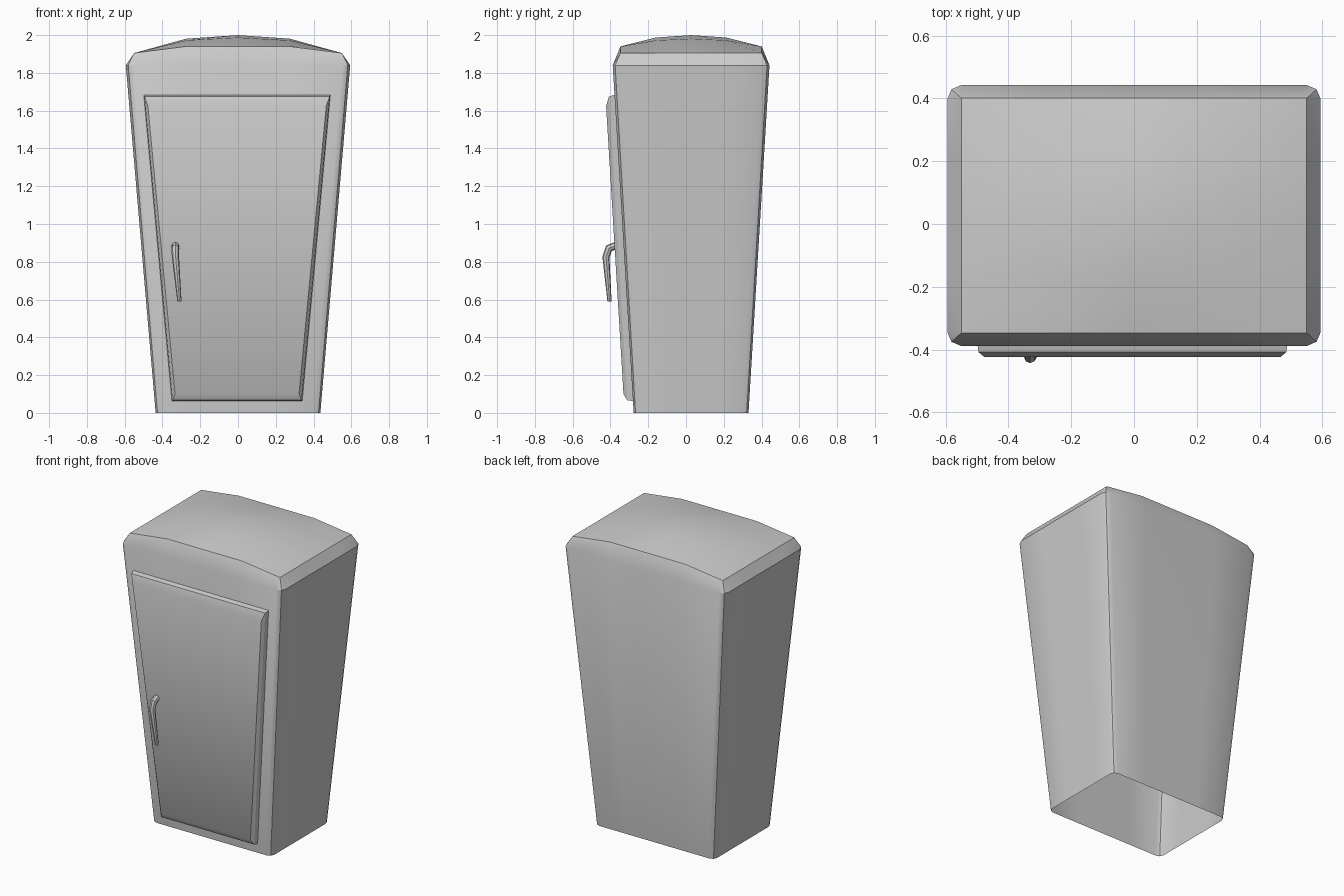
import bpy, bmesh, math

if "Cube" in bpy.data.objects:
    bpy.data.objects.remove(bpy.data.objects["Cube"])

CY = 0.027  # depth centre of the body


def finish(name, bm, angle):
    bmesh.ops.recalc_face_normals(bm, faces=bm.faces[:])
    me = bpy.data.meshes.new(name)
    bm.to_mesh(me)
    bm.free()
    ob = bpy.data.objects.new(name, me)
    bpy.context.collection.objects.link(ob)
    bpy.ops.object.select_all(action='DESELECT')
    bpy.context.view_layer.objects.active = ob
    ob.select_set(True)
    bpy.ops.object.shade_smooth_by_angle(angle=math.radians(angle))
    return ob


def bridge(bm, a, b):
    n = len(a)
    for i in range(n):
        j = (i + 1) % n
        vs = list(dict.fromkeys([a[i], a[j], b[j], b[i]]))
        if len(vs) > 2:
            bm.faces.new(vs)


# Body: tapered shell with rounded upright edges, open below
def body_ring(bm, hx, hy, c, z):
    t = [-1, -0.5, 0, 0.5, 1]
    ix, iy, m = hx - c, hy - c, 0.3 * c
    pts = [(k * ix, -hy) for k in t] + [(hx - m, -hy + m)]
    pts += [(hx, k * iy) for k in t] + [(hx - m, hy - m)]
    pts += [(-k * ix, hy) for k in t] + [(-hx + m, hy - m)]
    pts += [(-hx, -k * iy) for k in t] + [(-hx + m, -hy + m)]
    return [bm.verts.new((x, y + CY, z)) for x, y in pts]


bm = bmesh.new()
low = body_ring(bm, 0.436, 0.304, 0.033, 0)
high = body_ring(bm, 0.594, 0.415, 0.043, 1.84)
bridge(bm, low, high)

# Domed roof: 4 x 4 faceted grid
heights = [[2.0, 1.987, 1.94], [1.981, 1.972, 1.94], [1.905, 1.905, 1.905]]
g = [[bm.verts.new(((i - 2) * 0.275, CY + (j - 2) * 0.187,
                    heights[abs(i - 2)][abs(j - 2)]))
      for j in range(5)] for i in range(5)]
for i in range(4):
    for j in range(4):
        bm.faces.new((g[i][j], g[i + 1][j], g[i + 1][j + 1], g[i][j + 1]))
rim = [g[i][0] for i in range(5)] + [g[4][0]]
rim += [g[4][j] for j in range(5)] + [g[4][4]]
rim += [g[4 - i][4] for i in range(5)] + [g[0][4]]
rim += [g[0][4 - j] for j in range(5)] + [g[0][0]]
bridge(bm, high, rim)
finish("cabinet_body", bm, 30)


# Door: tapered slab with bevelled rim, lying on the sloping front
def front_y(z):
    return CY - 0.304 - 0.111 * z / 1.84


def door_ring(bm, top, bottom, z1, z0, proud):
    cx = -0.005
    return [bm.verts.new((cx + s * w, front_y(z) - proud, z))
            for s, w, z in ((-1, bottom, z0), (1, bottom, z0),
                            (1, top, z1), (-1, top, z1))]


bm = bmesh.new()
r0 = door_ring(bm, 0.494, 0.345, 1.683, 0.063, 0.0)
r1 = door_ring(bm, 0.490, 0.341, 1.675, 0.067, 0.030)
r2 = door_ring(bm, 0.472, 0.328, 1.625, 0.100, 0.048)
bridge(bm, r0, r1)
bridge(bm, r1, r2)
bm.faces.new(r2)
finish("door", bm, 30)

# Handle: tapered bent tube
path = [(-0.332, -0.370, 0.886, 0.020), (-0.332, -0.408, 0.872, 0.021),
        (-0.331, -0.424, 0.825, 0.019), (-0.310, -0.405, 0.590, 0.011)]
cu = bpy.data.curves.new("handle_path", 'CURVE')
cu.dimensions = '3D'
cu.bevel_depth = 1.0
cu.bevel_resolution = 2
cu.use_fill_caps = True
sp = cu.splines.new('POLY')
sp.points.add(len(path) - 1)
for p, (x, y, z, r) in zip(sp.points, path):
    p.co = (x, y, z, 1)
    p.radius = r
handle = bpy.data.objects.new("door_handle", cu)
bpy.context.collection.objects.link(handle)
bpy.ops.object.select_all(action='DESELECT')
bpy.context.view_layer.objects.active = handle
handle.select_set(True)
bpy.ops.object.convert(target='MESH')
bpy.context.object.name = "door_handle"
bpy.ops.object.shade_smooth_by_angle(angle=math.radians(40))
